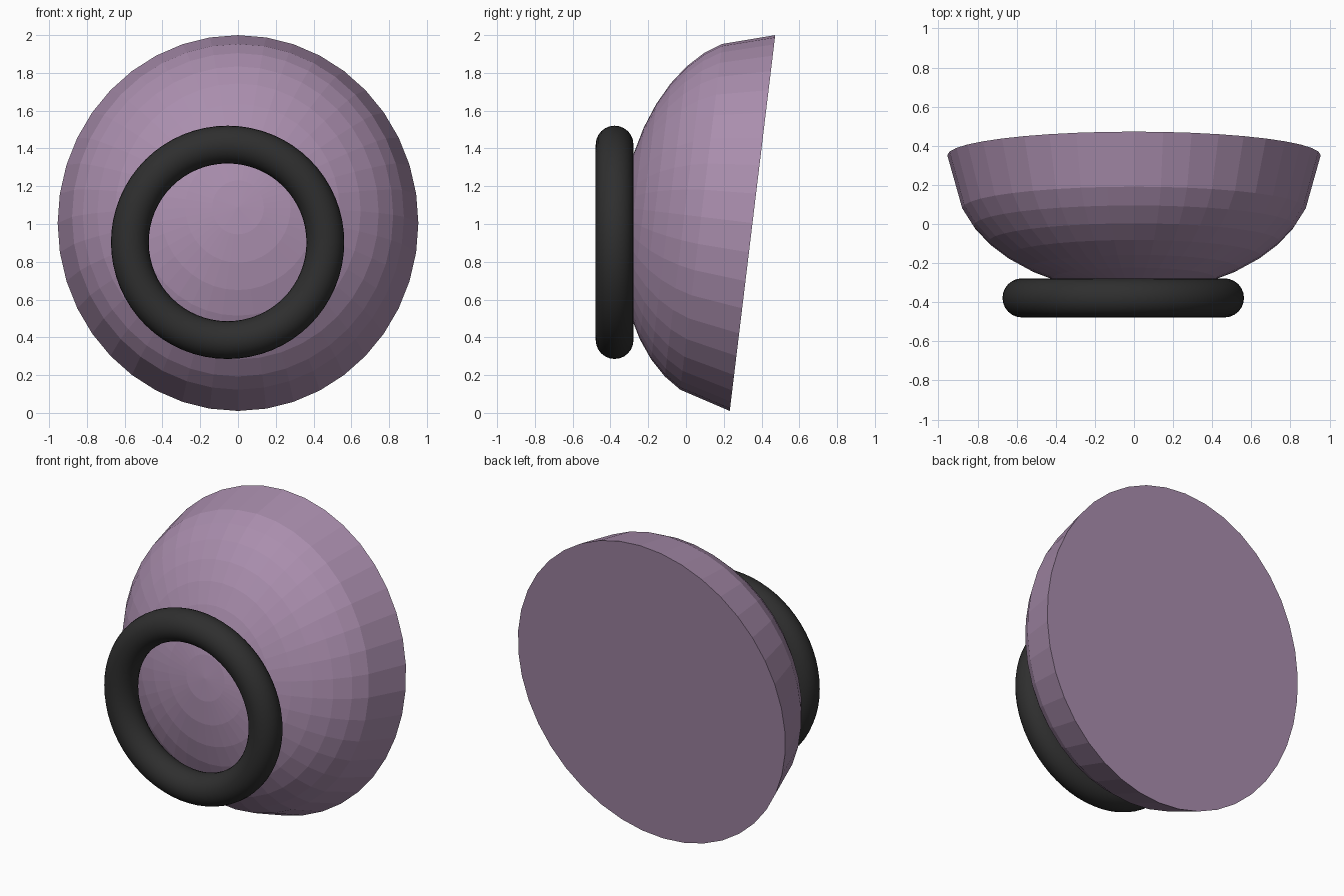
import bpy
import bmesh
import math
from mathutils import Matrix

if "Cube" in bpy.data.objects:
    bpy.data.objects.remove(bpy.data.objects["Cube"])


def material(name, rgb):
    m = bpy.data.materials.new(name)
    m.diffuse_color = (*rgb, 1.0)
    m.use_nodes = True
    m.node_tree.nodes["Principled BSDF"].inputs["Base Color"].default_value = m.diffuse_color
    return m


lilac = material("lilac", (0.40, 0.27, 0.42))
black = material("soft black", (0.028, 0.028, 0.028))

# Dome: squashed half sphere with a flared rim and a flat back
SEGMENTS = 40
TILT = math.radians(83.1)
profile = [(1.002, 0.0)]
for i in range(8):
    a = math.radians(18.5 + 9 * i)
    profile.append((0.972 * math.cos(a), 0.077 + 0.62 * math.sin(a)))

bm = bmesh.new()
rings = []
for r, d in profile:
    ring = []
    for s in range(SEGMENTS):
        t = 2 * math.pi * s / SEGMENTS
        ring.append(bm.verts.new((0.953 * r * math.cos(t), r * math.sin(t), d)))
    rings.append(ring)
for low, high in zip(rings, rings[1:]):
    for s in range(SEGMENTS):
        n = (s + 1) % SEGMENTS
        bm.faces.new((low[s], low[n], high[n], high[s]))
pole = bm.verts.new((0, 0, 0.697))
for s in range(SEGMENTS):
    bm.faces.new((rings[-1][s], rings[-1][(s + 1) % SEGMENTS], pole))
bm.faces.new(rings[0][::-1])
bm.transform(Matrix.Translation((0, 0.352, 1.005)) @ Matrix.Rotation(TILT, 4, 'X'))
bmesh.ops.recalc_face_normals(bm, faces=bm.faces)
mesh = bpy.data.meshes.new("dome")
bm.to_mesh(mesh)
bm.free()
mesh.materials.append(lilac)
dome = bpy.data.objects.new("dome", mesh)
bpy.context.collection.objects.link(dome)

# Upright ring in front of the dome
bpy.ops.mesh.primitive_torus_add(
    major_radius=0.5175, minor_radius=0.1, major_segments=64, minor_segments=24,
    location=(-0.055, -0.378, 0.903), rotation=(math.pi / 2, 0, 0))
ring = bpy.context.object
ring.name = "front_ring"
ring.data.materials.append(black)
bpy.ops.object.shade_smooth()
